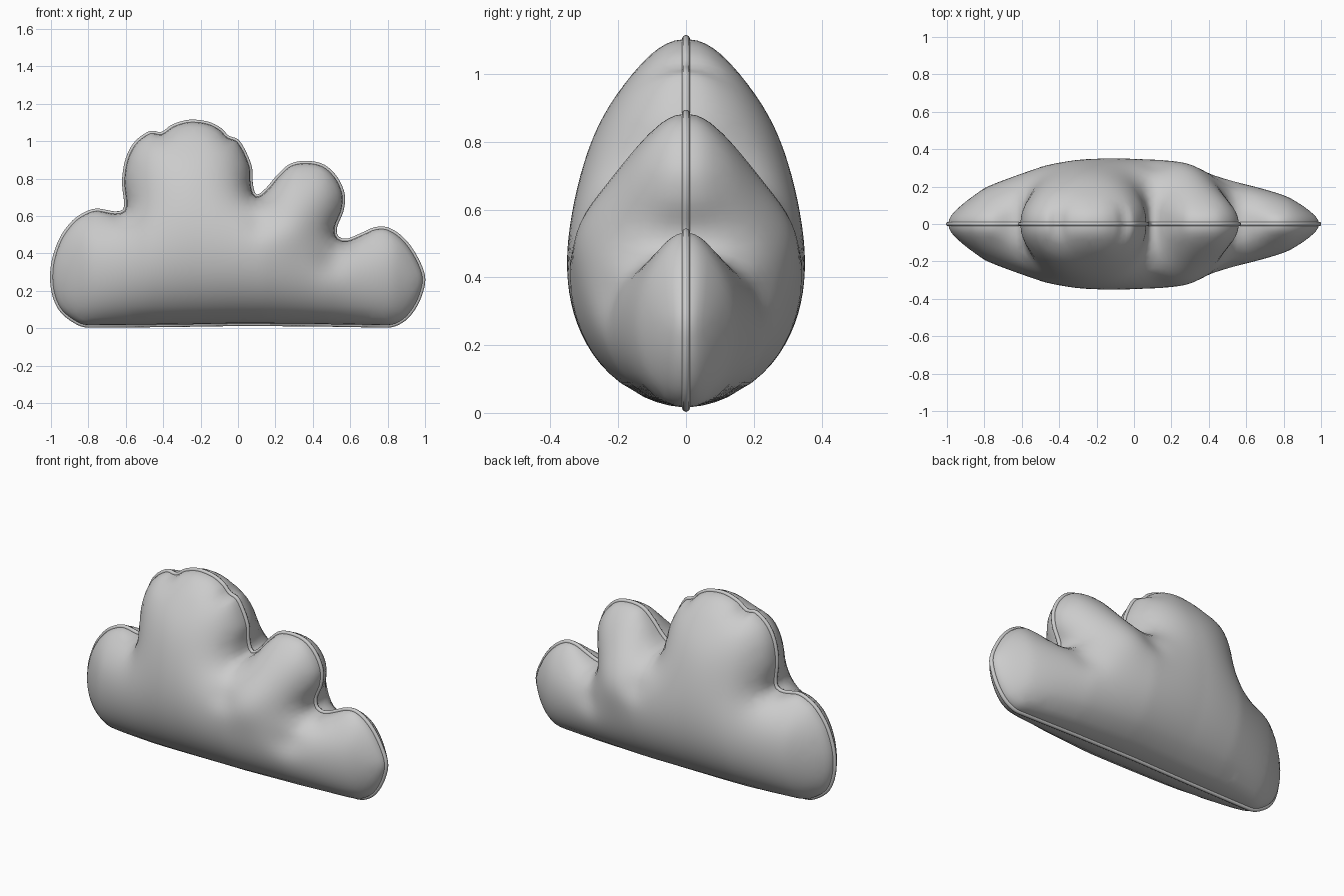
import bpy, math
from mathutils import Vector
from mathutils.geometry import delaunay_2d_cdt

if "Cube" in bpy.data.objects:
    bpy.data.objects.remove(bpy.data.objects["Cube"])

# Cloud outline seen from the front (x, z), clockwise from bottom left
OUT = [(-.80, .003), (-.88, .03), (-.96, .10), (-1, .21), (-1, .34), (-.96, .47), (-.90, .56),
       (-.84, .61), (-.76, .64), (-.66, .625), (-.615, .635), (-.61, .68), (-.62, .79), (-.60, .91),
       (-.55, 1.0), (-.47, 1.055), (-.41, 1.05), (-.35, 1.09), (-.26, 1.115), (-.16, 1.105),
       (-.09, 1.07), (-.05, 1.03), (0, 1.01), (.04, .95), (.075, .86), (.08, .77), (.10, .715),
       (.15, .75), (.21, .82), (.28, .88), (.37, .895), (.46, .875), (.53, .81), (.57, .72),
       (.565, .63), (.53, .54), (.538, .49), (.585, .48), (.66, .51), (.73, .54), (.80, .54),
       (.88, .49), (.95, .40), (1, .28), (.985, .18), (.94, .09), (.88, .03), (.80, .003),
       (.4, .01), (0, .012), (-.4, .006)]
THICK = 0.352
PIPE = 0.012
# Stuffing along x (x, factor), and local bulges / creases (x, z, radius, amount)
FILL = [(-1, .6), (-.94, .67), (-.8, .86), (-.48, .98), (-.2, .99), (.14, 1.045),
        (.48, 1), (.83, .83), (.94, .68), (1, .6)]
SPOTS = [(.3, .56, .15, .12), (.37, .88, .1, -.12), (-.25, 1.08, .16, -.13), (.75, .52, .1, -.12),
         (-.78, .62, .1, -.12), (.5, .36, .08, -.09), (.12, .56, .07, -.05)]


def smooth_loop(pts, step):
    """Catmull-Rom through the points, roughly evenly spaced."""
    p = [Vector(q) for q in pts]
    n, res = len(p), []
    for i in range(n):
        a, b, c, d = p[i - 1], p[i], p[(i + 1) % n], p[(i + 2) % n]
        long = (c - b).length > .2
        k = max(1, round((c - b).length / step))
        lim = (c - b).length * 1.2
        m0, m1 = (c - a) * .5, (d - b) * .5
        m0 = m0.normalized() * min(m0.length, lim)
        m1 = m1.normalized() * min(m1.length, lim)
        for j in range(k):
            t = j / k
            if long:
                res.append(b.lerp(c, t))
            else:
                res.append(b * (2*t**3 - 3*t*t + 1) + m0 * (t**3 - 2*t*t + t)
                           + c * (3*t*t - 2*t**3) + m1 * (t**3 - t*t))
    return res


def inset(loop, d):
    n, res = len(loop), []
    for i in range(n):
        t = (loop[(i + 1) % n] - loop[i - 1]).normalized()
        res.append(loop[i] + Vector((t.y, -t.x)) * d)
    return res


def inside(q, loop):
    hit = False
    for i in range(len(loop)):
        a, b = loop[i - 1], loop[i]
        if (a.y > q.y) != (b.y > q.y) and q.x < a.x + (q.y - a.y) / (b.y - a.y) * (b.x - a.x):
            hit = not hit
    return hit


def gap(q, loop):
    best = 9
    for i in range(len(loop)):
        a = loop[i - 1]
        e = loop[i] - a
        t = max(0, min(1, (q - a).dot(e) / max(e.length_squared, 1e-12)))
        best = min(best, (q - a - e * t).length)
    return best


def fill(q):
    """Thickness factor at a point of the front view."""
    f = .6
    for (x0, f0), (x1, f1) in zip(FILL, FILL[1:]):
        if x0 <= q.x <= x1:
            f = f0 + (f1 - f0) * (q.x - x0) / (x1 - x0)
    for x, z, r, a in SPOTS:
        f *= 1 + a * math.exp(-((q.x - x)**2 + (q.y - z)**2) / (r * r))
    return f


seam = inset(smooth_loop(OUT, .02), PIPE)
n = len(seam)

# Sample points: seam, close rings for the rounded rim, hexagonal fill
pts = list(seam)
for d in (.005, .014, .028):
    pts += [q for q in inset(seam, d) if inside(q, seam) and gap(q, seam) > d * .85]
S = .034
for r in range(int(1.15 / (S * .866))):
    for c in range(int(2.05 / S)):
        q = Vector((-1.02 + (c + .5 * (r % 2)) * S, r * S * .866))
        if inside(q, seam) and gap(q, seam) > .042:
            pts.append(q)
V, _, F, orig, _, _ = delaunay_2d_cdt(pts, [(i, (i + 1) % n) for i in range(n)], [], 0, 1e-5)
F = [f for f in F if inside((V[f[0]] + V[f[1]] + V[f[2]]) / 3, seam)]
rim = [any(o < n for o in ids) for ids in orig]

# Inflate: solve a pressure membrane over the triangles, then take its root
W = [dict() for _ in V]
A = [0.0] * len(V)
for f in F:
    area = abs((V[f[1]] - V[f[0]]).cross(V[f[2]] - V[f[0]])) / 2
    if area < 1e-9:
        continue
    for k in range(3):
        o, i, j = f[k], f[(k + 1) % 3], f[(k + 2) % 3]
        w = (V[i] - V[o]).dot(V[j] - V[o]) / (4 * area)
        W[i][j] = W[i].get(j, 0) + w
        W[j][i] = W[j].get(i, 0) + w
        A[o] += area / 3
u = [0.0] * len(V)
rows = [(i, [(j, max(w, 1e-3)) for j, w in W[i].items()]) for i in range(len(V)) if not rim[i] and W[i]]
rows = [(i, nb, sum(w for _, w in nb)) for i, nb in rows]
for _ in range(350):
    for i, nb, tot in rows:
        s = A[i]
        for j, w in nb:
            s += w * u[j]
        u[i] += 1.8 * (s / tot - u[i])
top = max(u)
H = [THICK * math.sqrt(max(0, x) / top) * fill(q) for x, q in zip(u, V)]

# Stuffed cloud body: front and back panels sharing the seam
used = sorted({i for f in F for i in f})
front, back, verts = {}, {}, []
for i in used:
    front[i] = back[i] = len(verts)
    verts.append((V[i].x, -H[i], V[i].y))
    if not rim[i]:
        back[i] = len(verts)
        verts.append((V[i].x, H[i], V[i].y))
faces = [[front[i] for i in f] for f in F]
faces += [[back[i] for i in reversed(f)] for f in F if not all(rim[i] for i in f)]
me = bpy.data.meshes.new("cloud_cushion")
me.from_pydata(verts, [], faces)
me.validate()
for p in me.polygons:
    p.use_smooth = True
bpy.context.collection.objects.link(bpy.data.objects.new("cloud_cushion", me))

# Piping along the seam
cu = bpy.data.curves.new("seam_piping", 'CURVE')
cu.dimensions = '3D'
cu.bevel_depth = PIPE
cu.bevel_resolution = 2
sp = cu.splines.new('POLY')
sp.points.add(n - 1)
for p, q in zip(sp.points, seam):
    p.co = (q.x, 0, q.y, 1)
sp.use_cyclic_u = True
sp.use_smooth = True
bpy.context.collection.objects.link(bpy.data.objects.new("seam_piping", cu))
